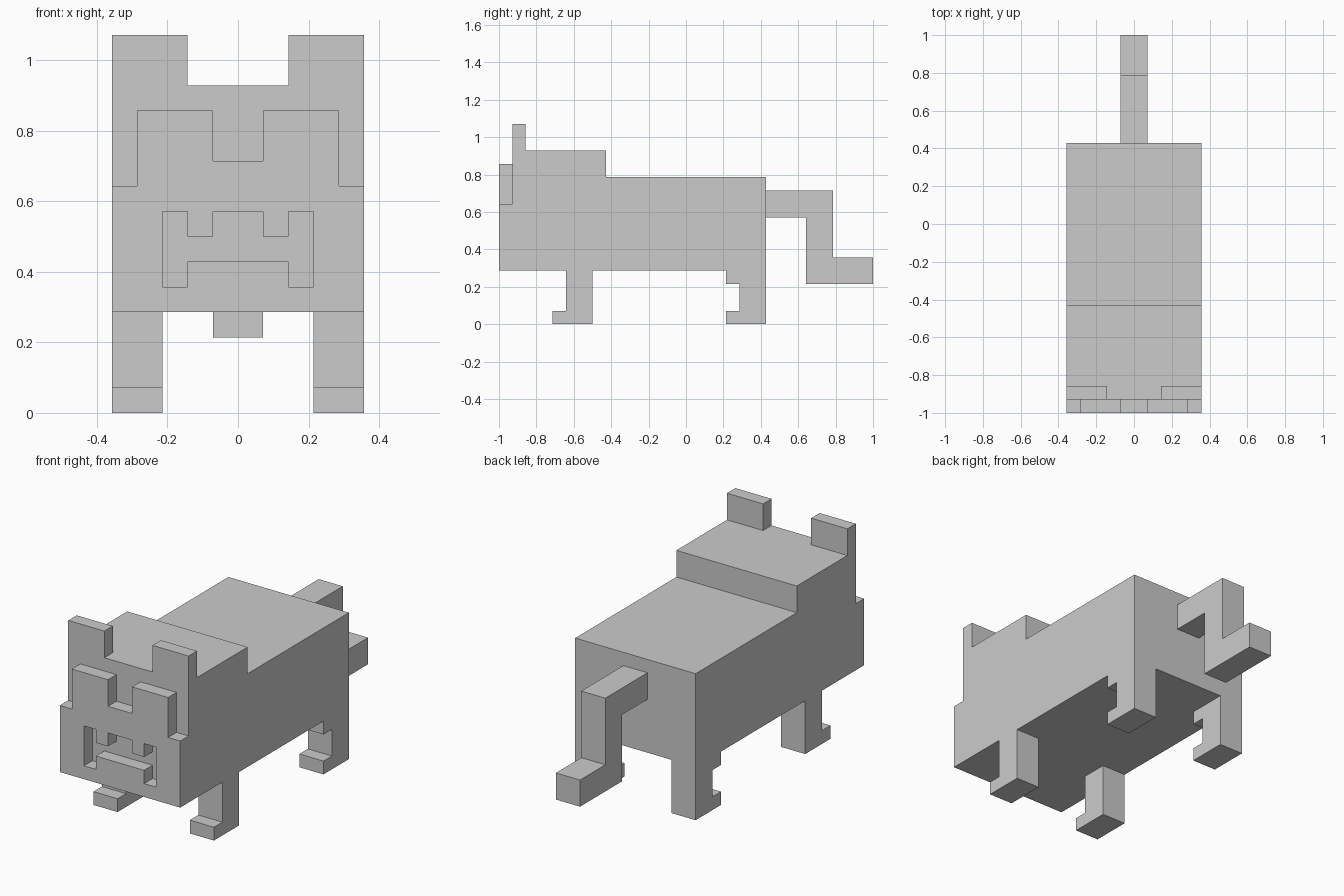
import bpy, bmesh
from mathutils import Vector

if "Cube" in bpy.data.objects:
    bpy.data.objects.remove(bpy.data.objects["Cube"])

U = 1 / 14  # one block of the model's grid


def prism(name, profile, lo, hi, axis):
    """Extrude a profile: (y, z) points along 'X' or (x, z) points along 'Y'."""
    bm = bmesh.new()
    place = (lambda a, b: (lo, a, b)) if axis == 'X' else (lambda a, b: (a, lo, b))
    face = bm.faces.new([bm.verts.new(Vector(place(*p)) * U) for p in profile])
    grown = bmesh.ops.extrude_face_region(bm, geom=[face])['geom']
    shift = Vector((hi - lo, 0, 0) if axis == 'X' else (0, hi - lo, 0)) * U
    bmesh.ops.translate(bm, vec=shift, verts=[v for v in grown if isinstance(v, bmesh.types.BMVert)])
    bmesh.ops.recalc_face_normals(bm, faces=bm.faces)
    mesh = bpy.data.meshes.new(name)
    bm.to_mesh(mesh)
    bm.free()
    obj = bpy.data.objects.new(name, mesh)
    bpy.context.collection.objects.link(obj)
    return obj


def rect(a0, a1, b0, b1):
    return [(a0, b0), (a1, b0), (a1, b1), (a0, b1)]


def carve(obj, profile):
    """Cut an (x, z) profile one block deep into the front of obj."""
    cutter = prism("cutter", profile, -15, -13, 'Y')
    cutter.hide_render = True
    mod = obj.modifiers.new("carve", 'BOOLEAN')
    mod.operation, mod.solver, mod.object = 'DIFFERENCE', 'EXACT', cutter
    bpy.context.view_layer.objects.active = obj
    bpy.ops.object.modifier_apply(modifier=mod.name)
    bpy.data.objects.remove(cutter)


# Head and body in one stepped block
body = prism("head_and_body", [(-14, 4), (6, 4), (6, 11), (-6, 11), (-6, 13),
                               (-13, 13), (-13, 12), (-14, 12)], -5, 5, 'X')

# Brow steps
carve(body, rect(-1, 1, 10, 14))
for s in (-1, 1):
    carve(body, rect(4 * s, 6 * s, 9, 14))

# Mouth with two fangs
half_mouth = [(0, 6), (2, 6), (2, 5), (3, 5), (3, 8), (2, 8), (2, 7), (1, 7), (1, 8)]
carve(body, half_mouth[1:] + [(-x, z) for x, z in reversed(half_mouth[1:])])

# Ears and legs, mirrored left and right
front_leg = [(-10, 0), (-7, 0), (-7, 4), (-9, 4), (-9, 1), (-10, 1)]
back_leg = [(3, 0), (6, 0), (6, 4), (3, 4), (3, 3), (4, 3), (4, 1), (3, 1)]
for side, s in (("left", 1), ("right", -1)):
    prism(f"ear_{side}", rect(-13, -12, 13, 15), 2 * s, 5 * s, 'X')
    prism(f"front_leg_{side}", front_leg, 3 * s, 5 * s, 'X')
    prism(f"back_leg_{side}", back_leg, 3 * s, 5 * s, 'X')

# Bent tail
prism("tail", [(6, 8), (9, 8), (9, 3), (14, 3), (14, 5), (11, 5), (11, 10), (6, 10)], -1, 1, 'X')
